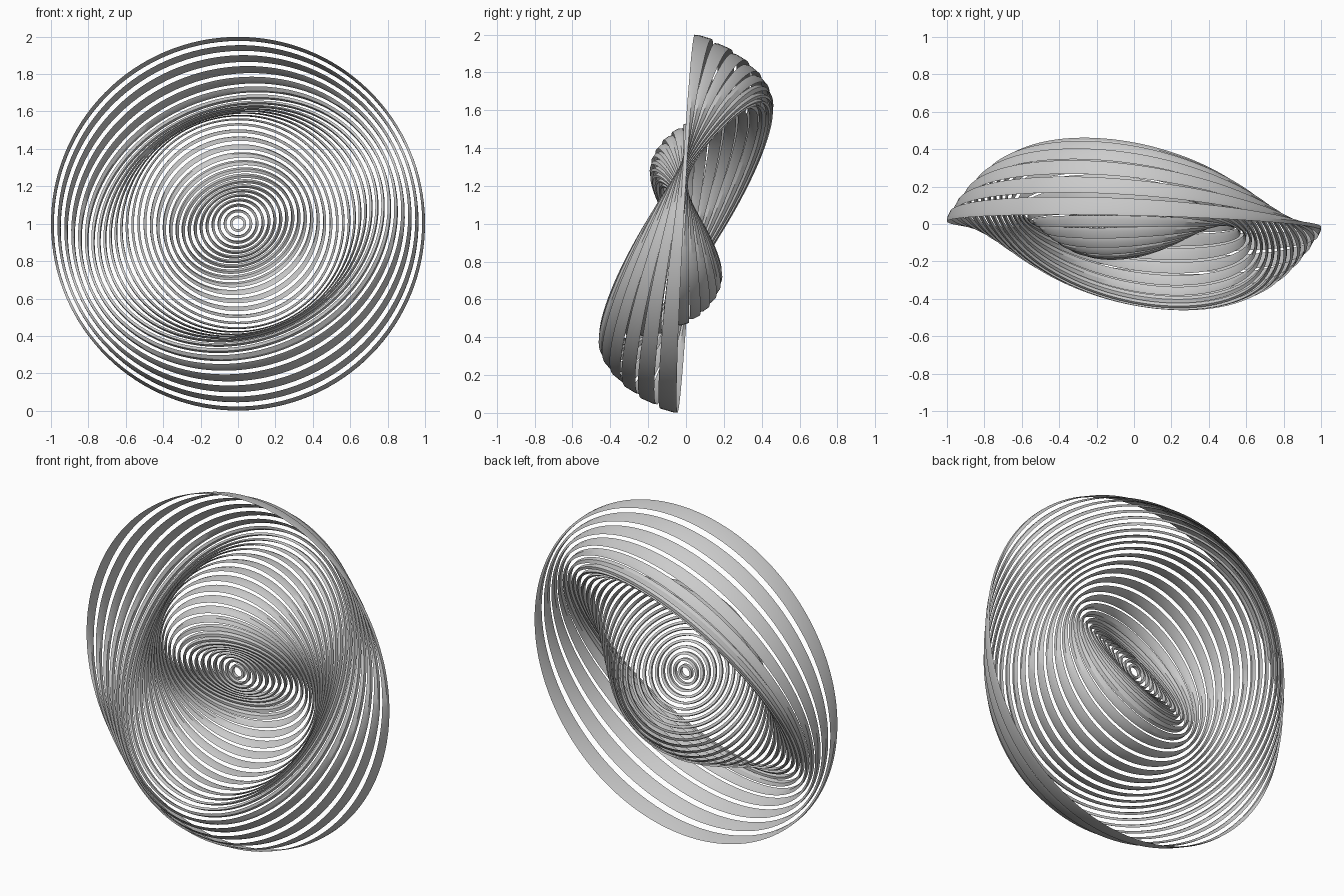
import bpy, math
from mathutils import Vector

if "Cube" in bpy.data.objects:
    bpy.data.objects.remove(bpy.data.objects["Cube"])

RINGS = 30          # nested ribbon hoops
STEP = 0.033        # radius drop from hoop to hoop
WIDTH = 0.0135      # radial width of each ribbon
DEPTH = 0.02        # thickness of each ribbon along its own axis
TWIST = 0.62        # part of the tilt step covered by a ribbon
SWING = math.radians(35)
SEGS = 128
CENTRE = Vector((0, 0, 1))

# Shared hinge line lies in the front plane, leaning up to the right
lean = math.radians(23)
hinge = Vector((math.cos(lean), 0, math.sin(lean)))
across = Vector((-math.sin(lean), 0, math.cos(lean)))
back = Vector((0, 1, 0))


def tilt(k):
    """Tilt swings back and forth once from the outside to the middle."""
    return SWING * math.sin(2 * math.pi * k / RINGS + 0.098)


def circle(radius, angle, shift):
    """Circle turned about the hinge line and shifted along its own axis."""
    up = across * math.cos(angle) + back * math.sin(angle)
    axis = back * math.cos(angle) - across * math.sin(angle)
    return [CENTRE + axis * shift + radius * (up * math.cos(t) + hinge * math.sin(t))
            for t in (2 * math.pi * i / SEGS for i in range(SEGS))]


def ribbon(k):
    """Solid ribbon between two circles of slightly different tilt."""
    outer, inner = 1 - STEP * k, 1 - STEP * k - WIDTH
    h = DEPTH / 2
    verts = (circle(outer, tilt(k), -h) + circle(outer, tilt(k), h)
             + circle(inner, tilt(k + TWIST), h) + circle(inner, tilt(k + TWIST), -h))
    faces = []
    for r in range(4):
        a, b = r * SEGS, (r + 1) % 4 * SEGS
        for i in range(SEGS):
            j = (i + 1) % SEGS
            faces.append((a + i, b + i, b + j, a + j))
    mesh = bpy.data.meshes.new("ribbon_ring")
    mesh.from_pydata(verts, [], faces)
    obj = bpy.data.objects.new(f"ribbon_ring_{k + 1:02d}", mesh)
    bpy.context.collection.objects.link(obj)
    obj.select_set(True)
    bpy.context.view_layer.objects.active = obj


# Nested hoops from the outside in
for k in range(RINGS):
    ribbon(k)
bpy.ops.object.shade_smooth_by_angle(angle=math.radians(30))
